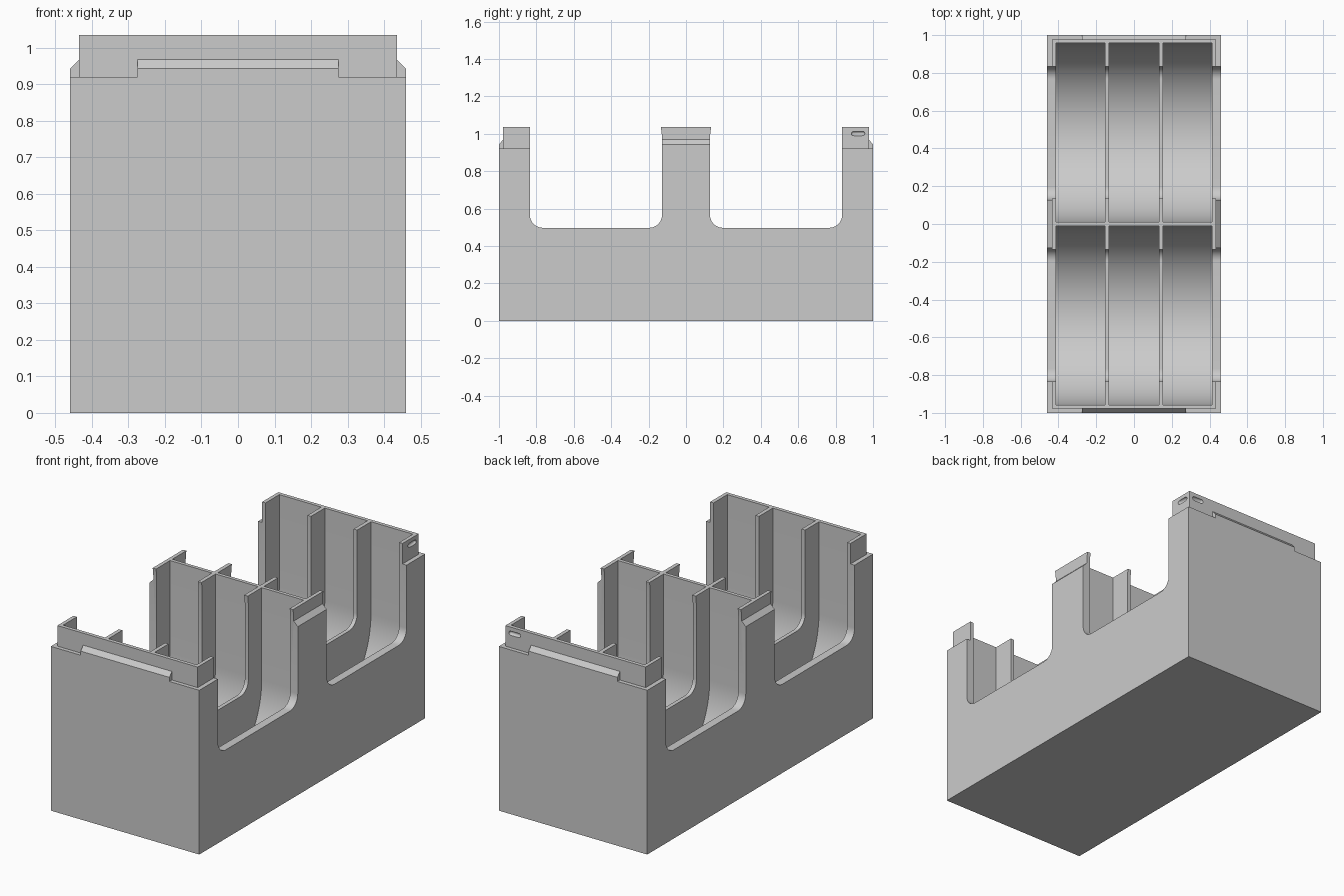
import bpy, bmesh, math
from mathutils import Vector

if "Cube" in bpy.data.objects:
    bpy.data.objects.remove(bpy.data.objects["Cube"])

grey = bpy.data.materials.new("light_grey_plastic")
grey.diffuse_color = (0.6, 0.6, 0.6, 1)
grey.use_nodes = True
grey.node_tree.nodes["Principled BSDF"].inputs["Base Color"].default_value = grey.diffuse_color


def prism(name, profile, lo, hi, axis):
    """Extrude a 2D profile from lo to hi along x (yz profile) or y (xz profile)."""
    place = {"x": lambda a, b, t: (t, a, b), "y": lambda a, b, t: (a, t, b)}[axis]
    bm = bmesh.new()
    base = bm.faces.new([bm.verts.new(place(a, b, lo)) for a, b in profile])
    ext = bmesh.ops.extrude_face_region(bm, geom=[base])
    move = Vector(place(0, 0, hi - lo))
    bmesh.ops.translate(bm, vec=move, verts=[v for v in ext["geom"] if isinstance(v, bmesh.types.BMVert)])
    bmesh.ops.recalc_face_normals(bm, faces=bm.faces)
    return finish(name, bm)


def finish(name, bm):
    me = bpy.data.meshes.new(name)
    bm.to_mesh(me)
    bm.free()
    me.materials.append(grey)
    ob = bpy.data.objects.new(name, me)
    bpy.context.collection.objects.link(ob)
    return ob


def arc(cx, cz, r, a0, a1, n):
    return [(cx + r * math.cos(math.radians(a0 + (a1 - a0) * i / n)),
             cz + r * math.sin(math.radians(a0 + (a1 - a0) * i / n))) for i in range(n + 1)]


def combine(target, tool, operation):
    mod = target.modifiers.new("combine", "BOOLEAN")
    mod.operation, mod.solver, mod.object = operation, "EXACT", tool
    bpy.context.view_layer.objects.active = target
    bpy.ops.object.modifier_apply(modifier=mod.name)
    bpy.data.objects.remove(tool, do_unlink=True)


def capsule(name, centre, along, half, r):
    """Rounded pill, stretched along x or y."""
    bm = bmesh.new()
    bmesh.ops.create_uvsphere(bm, u_segments=16, v_segments=12, radius=r)
    for v in bm.verts:                      # z is the pole axis: split the ball at its equator
        v.co.z += math.copysign(half - r, v.co.z) if abs(v.co.z) > 1e-5 else 0
    for v in bm.verts:
        x, y, z = v.co
        v.co = Vector((z, x, y) if along == "x" else (y, z, x)) + Vector(centre)
    bmesh.ops.recalc_face_normals(bm, faces=bm.faces)
    return finish(name, bm)


W, L = 0.46, 1.0            # outer half sizes
LW, LL = 0.435, 0.978       # stepped-in rim half sizes
LEDGE, TOP = 0.92, 1.035

# Outer block, stepped rim and the chamfered shoulders on each side
body = prism("bin_body", [(-W, 0), (W, 0), (W, LEDGE), (-W, LEDGE)], -L, L, "y")
rim = prism("rim", [(-LW, 0.4), (LW, 0.4), (LW, TOP), (-LW, TOP)], -LL, LL, "y")
combine(body, rim, "UNION")
for axis, half, inner, reach in (("x", L, LL, 0.275), ("y", W, LW, 0.3)):
    shoulder = prism("shoulder", [(-half, 0.8), (half, 0.8), (half, 0.943), (inner, 0.968),
                                  (-inner, 0.968), (-half, 0.943)], -reach, reach, axis)
    combine(body, shoulder, "UNION")

# Six round-bottomed compartments
r, cy, cz = 0.4735, 0.4835, 0.52
for s in (-1, 1):
    bay = [(s * cy + r, 1.3), (s * cy - r, 1.3)] + arc(s * cy, cz, r, 180, 360, 48)
    for x0, x1 in ((-0.414, -0.154), (-0.132, 0.132), (0.154, 0.414)):
        combine(body, prism("bay_cutter", bay, x0, x1, "x"), "DIFFERENCE")

# Access notches through the side walls and dividers
f, n0, n1, nz = 0.07, 0.128, 0.835, 0.497
notch = ([(n0 + 0.006, 1.3), (n0 + 0.006, TOP), (n0, 0.985)]
         + arc(n0 + f, nz + f, f, 180, 270, 10)
         + arc(n1 - f, nz + f, f, 270, 360, 10) + [(n1, 1.3)])
for s in (-1, 1):
    combine(body, prism("notch_cutter", [(s * y, z) for y, z in notch], -0.6, 0.6, "x"), "DIFFERENCE")

# Pill-shaped grooves at the corners of the rim
for sx in (-1, 1):
    for sy in (-1, 1):
        combine(body, capsule("groove_cutter", (sx * 0.377, sy * LL, 1.001), "x", 0.036, 0.012), "DIFFERENCE")
        combine(body, capsule("groove_cutter", (sx * LW, sy * 0.92, 1.001), "y", 0.036, 0.012), "DIFFERENCE")

# Tidy coplanar leftovers and shade the curved floors smoothly
bm = bmesh.new()
bm.from_mesh(body.data)
bmesh.ops.remove_doubles(bm, verts=bm.verts, dist=1e-5)
bmesh.ops.dissolve_limit(bm, angle_limit=math.radians(0.5), verts=bm.verts, edges=bm.edges)
for face in bm.faces:
    face.material_index = 0
bm.to_mesh(body.data)
bm.free()
body.data.materials.clear()
body.data.materials.append(grey)
bpy.ops.object.select_all(action="DESELECT")
body.select_set(True)
bpy.context.view_layer.objects.active = body
bpy.ops.object.shade_smooth_by_angle(angle=math.radians(30))
